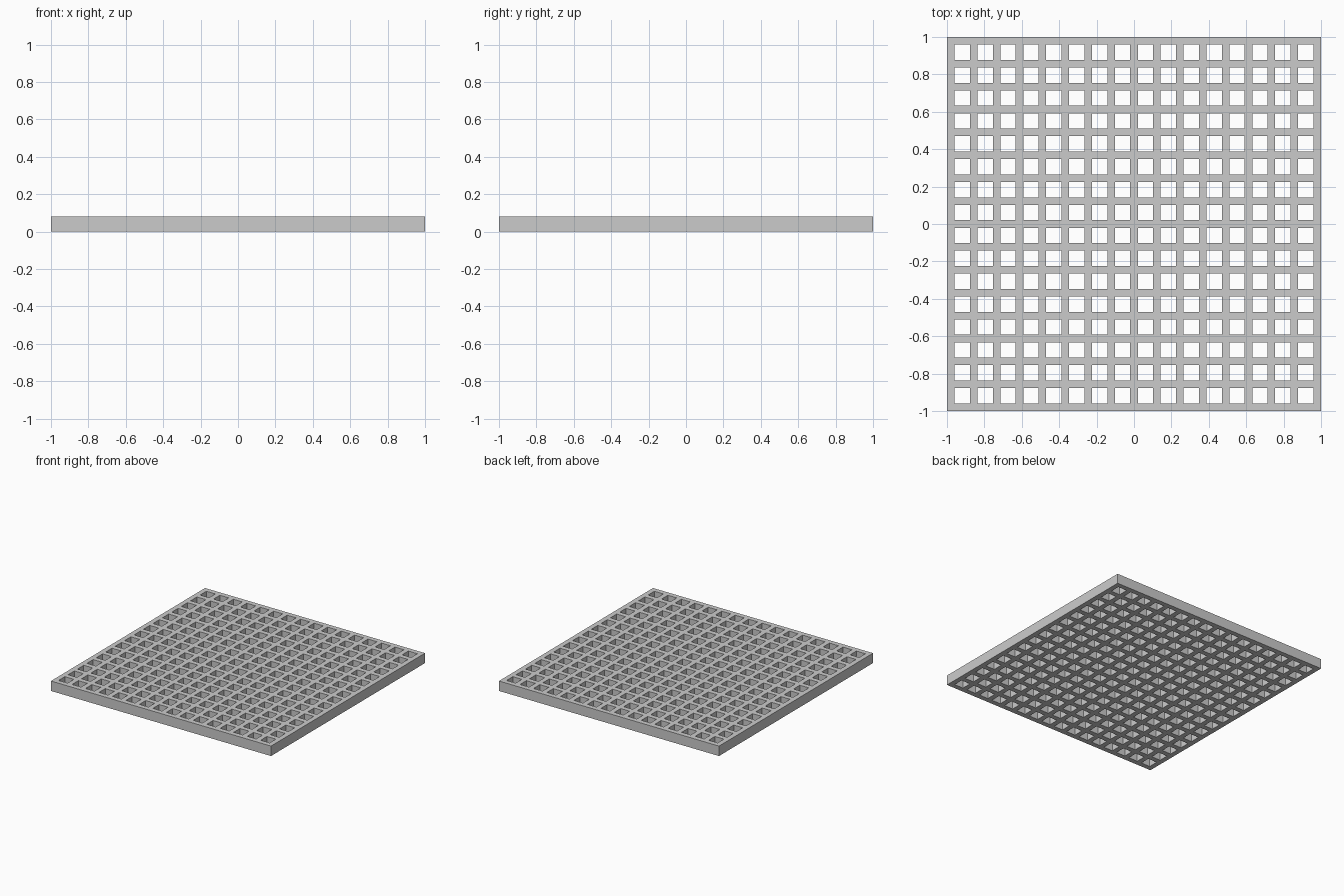
import bpy, bmesh

if "Cube" in bpy.data.objects:
    bpy.data.objects.remove(bpy.data.objects["Cube"])

HOLES = 16                      # square holes per side
UNIT = 2 / (3 * HOLES + 1)      # bar width; a hole is two bars wide
HEIGHT = 2 * UNIT

# Grid lines alternate bar edge / hole edge
lines = [-1.0]
for i in range(2 * HOLES + 1):
    lines.append(lines[-1] + (2 * UNIT if i % 2 else UNIT))

# Flat lattice: every cell except the holes
bm = bmesh.new()
verts = [[bm.verts.new((x, y, 0)) for y in lines] for x in lines]
n = len(lines) - 1
for i in range(n):
    for j in range(n):
        if not (i % 2 and j % 2):
            bm.faces.new((verts[i][j], verts[i + 1][j],
                          verts[i + 1][j + 1], verts[i][j + 1]))

# Raise the lattice into a solid grating
bottom = bm.faces[:]
top = bmesh.ops.extrude_face_region(bm, geom=bottom, use_keep_orig=True)["geom"]
bmesh.ops.translate(bm, vec=(0, 0, HEIGHT),
                    verts=[v for v in top if isinstance(v, bmesh.types.BMVert)])
bmesh.ops.recalc_face_normals(bm, faces=bm.faces[:])

mesh = bpy.data.meshes.new("floor_grating")
bm.to_mesh(mesh)
bm.free()
grating = bpy.data.objects.new("floor_grating", mesh)
bpy.context.collection.objects.link(grating)
